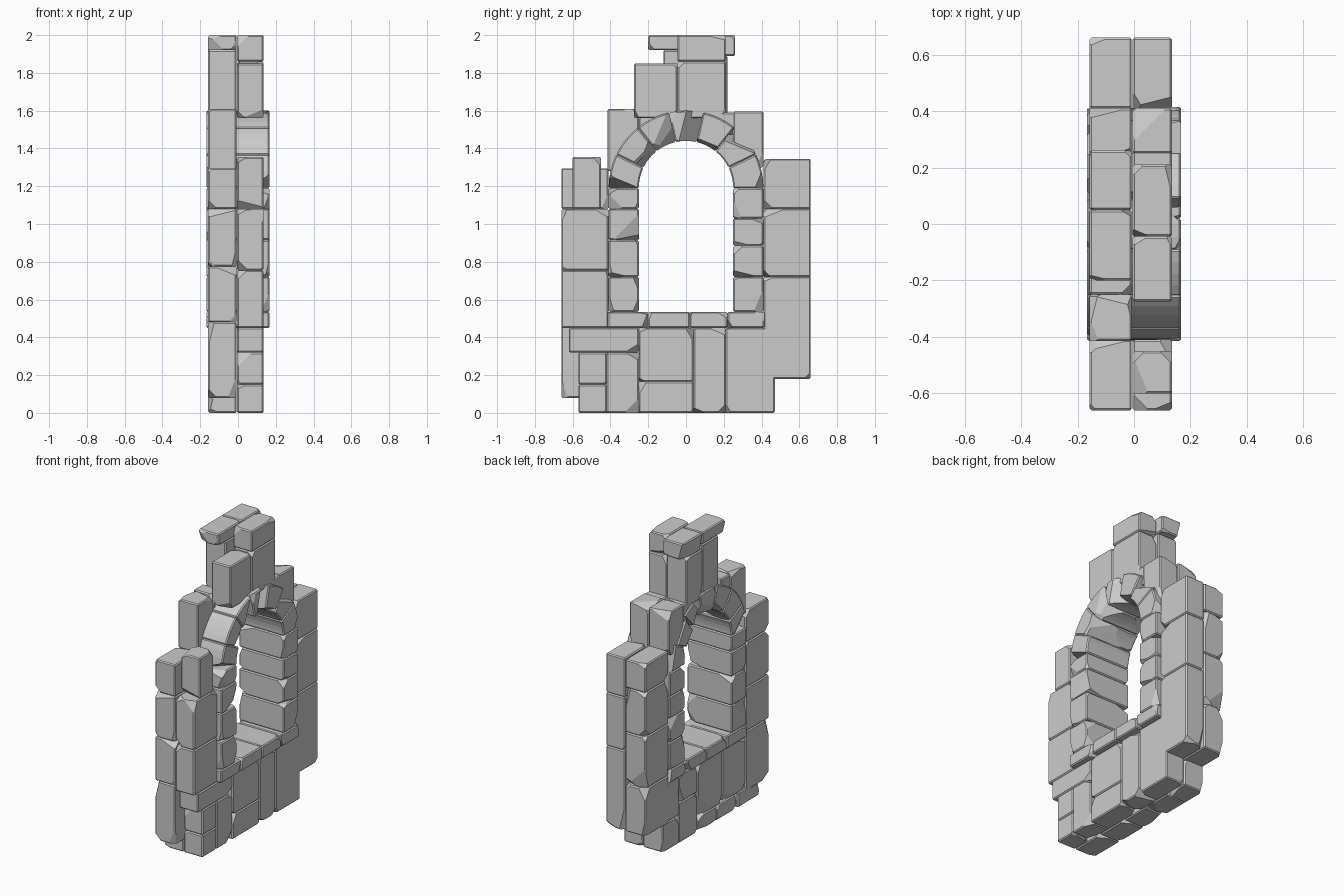
import bpy, bmesh, math, random
from mathutils import Vector

random.seed(7)
default_cube = bpy.data.objects.get("Cube")
if default_cube:
    bpy.data.objects.remove(default_cube, do_unlink=True)

stone = bpy.data.materials.new("grey stone")
stone.use_nodes = True
grey = (0.6, 0.6, 0.6, 1)
stone.diffuse_color = grey
stone.node_tree.nodes["Principled BSDF"].inputs["Base Color"].default_value = grey

RIGHT_LEAF = (-0.005, 0.135)
LEFT_LEAF = (-0.158, -0.008)
FRAME = (-0.167, 0.167)
ARCH_Z, INNER, OUTER = 1.19, 0.25, 0.41


def chip(bm, corner, normal, depth):
    """Slice a flake off one corner and close the cut."""
    normal = normal.normalized()
    cut = bmesh.ops.bisect_plane(
        bm, geom=bm.verts[:] + bm.edges[:] + bm.faces[:], dist=1e-5,
        plane_co=corner - normal * depth, plane_no=normal, clear_outer=True)
    edges = [e for e in cut["geom_cut"]
             if isinstance(e, bmesh.types.BMEdge) and e.is_boundary]
    if edges:
        bmesh.ops.edgeloop_fill(bm, edges=edges)


def rough_prism(outline, x0, x1, chips=5):
    """Extrude a (y, z) outline from x0 to x1 and dress it as a hewn stone."""
    bm = bmesh.new()
    face = bm.faces.new([bm.verts.new((x0, y, z)) for y, z in outline])
    grown = bmesh.ops.extrude_face_region(bm, geom=[face])["geom"]
    for v in grown:
        if isinstance(v, bmesh.types.BMVert):
            v.co.x = x1
    bmesh.ops.recalc_face_normals(bm, faces=bm.faces[:])
    corners = [v.co.copy() for v in bm.verts]
    centre = sum(corners, Vector()) / len(corners)
    sharp = [e for e in bm.edges if e.calc_face_angle(0) > 0.5]
    bmesh.ops.bevel(bm, geom=sharp, offset=0.007, segments=1, affect='EDGES')
    for _ in range(chips):
        corner = random.choice(corners)
        away = corner - centre
        weights = [random.choice((0.25, 0.6, 1)) for _ in range(3)]
        normal = Vector([math.copysign(w, a) for w, a in zip(weights, away)])
        chip(bm, corner, normal, random.uniform(0.012, 0.034))
    bmesh.ops.recalc_face_normals(bm, faces=bm.faces[:])
    return bm


def block(span, y0, y1, z0, z1, chips=5):
    return rough_prism([(y0, z0), (y1, z0), (y1, z1), (y0, z1)], *span, chips)


def column(span, y0, y1, *levels):
    """Stack stones between successive heights."""
    return [block(span, y0, y1, a, b) for a, b in zip(levels, levels[1:])]


def row(span, z0, z1, *stops):
    """Lay stones side by side between successive y stops."""
    return [block(span, a, b, z0, z1) for a, b in zip(stops, stops[1:])]


def voussoir(a0, a1):
    """Wedge stone of the arch, between two angles."""
    steps = 4
    angles = [a0 + (a1 - a0) * i / steps for i in range(steps + 1)]
    ring = [(r * math.cos(t), ARCH_Z + r * math.sin(t))
            for r, ts in ((INNER, angles), (OUTER, angles[::-1])) for t in ts]
    return rough_prism(ring, *FRAME, chips=4)


def build(name, stones):
    """Gather finished stones into one flat shaded object."""
    mesh = bpy.data.meshes.new(name)
    whole = bmesh.new()
    for bm in stones:
        bm.to_mesh(mesh)
        whole.from_mesh(mesh)
        bm.free()
    whole.to_mesh(mesh)
    whole.free()
    mesh.materials.append(stone)
    bpy.context.collection.objects.link(bpy.data.objects.new(name, mesh))


# Base courses under the window
build("right_base",
      column(RIGHT_LEAF, -0.57, -0.42, 0, 0.15, 0.32)
      + column(RIGHT_LEAF, -0.42, -0.25, 0, 0.32)
      + row(RIGHT_LEAF, 0.32, 0.45, -0.62, -0.25)
      + column(RIGHT_LEAF, -0.25, 0.04, 0, 0.165, 0.45)
      + row(RIGHT_LEAF, 0, 0.45, 0.04, 0.21, 0.47))
build("left_base",
      column(LEFT_LEAF, -0.66, -0.41, 0.08, 0.48)
      + row(LEFT_LEAF, 0, 0.1, -0.57, -0.33)
      + row(LEFT_LEAF, 0.1, 0.46, -0.41, -0.16, 0.1)
      + row(LEFT_LEAF, 0, 0.1, -0.33, -0.1, 0.1)
      + column(LEFT_LEAF, 0.1, 0.3, 0, 0.27, 0.46)
      + column(LEFT_LEAF, 0.3, 0.47, 0, 0.19, 0.46))

# Front and back piers, two leaves thick
build("front_pier",
      column(RIGHT_LEAF, -0.66, -0.41, 0.45, 0.755, 1.08)
      + column(RIGHT_LEAF, -0.6, -0.45, 1.08, 1.355)
      + column(LEFT_LEAF, -0.66, -0.41, 0.48, 0.775, 1.08, 1.295))
build("back_pier",
      column(RIGHT_LEAF, 0.41, 0.66, 0.18, 0.72, 1.08, 1.345)
      + column(LEFT_LEAF, 0.41, 0.66, 0.18, 0.5, 0.85, 1.15, 1.34))

# Projecting window frame: sill, jambs and arch
build("sill", row(FRAME, 0.45, 0.535, -0.415, -0.2, 0.02, 0.22, 0.415))
build("front_jamb",
      column(FRAME, -OUTER, -INNER, 0.535, 0.72, 0.915, 1.08, ARCH_Z))
build("back_jamb",
      column(FRAME, INNER, OUTER, 0.535, 0.72, 0.885, 1.03, ARCH_Z))
joints = [math.pi * i / 7 for i in range(8)]
build("arch", [voussoir(a, b) for a, b in zip(joints, joints[1:])])

# Shoulders beside the arch and broken stones above it
build("shoulders",
      column(LEFT_LEAF, -0.415, -0.25, 1.28, 1.61)
      + column(LEFT_LEAF, -0.25, -0.15, 1.45, 1.61)
      + [block(leaf, 0.25, 0.41, 1.3, 1.595) for leaf in (LEFT_LEAF, RIGHT_LEAF)]
      + [block(leaf, 0.16, 0.26, 1.47, 1.59) for leaf in (LEFT_LEAF, RIGHT_LEAF)])
build("crown",
      column(RIGHT_LEAF, -0.275, -0.045, 1.56, 1.85)
      + column(RIGHT_LEAF, -0.045, 0.21, 1.56, 1.86, 2)
      + column(LEFT_LEAF, -0.12, 0.05, 1.56, 1.92)
      + row(LEFT_LEAF, 1.92, 2, -0.2, 0.05)
      + column(LEFT_LEAF, 0.05, 0.22, 1.56, 1.89)
      + row(LEFT_LEAF, 1.89, 2, 0.05, 0.26))
